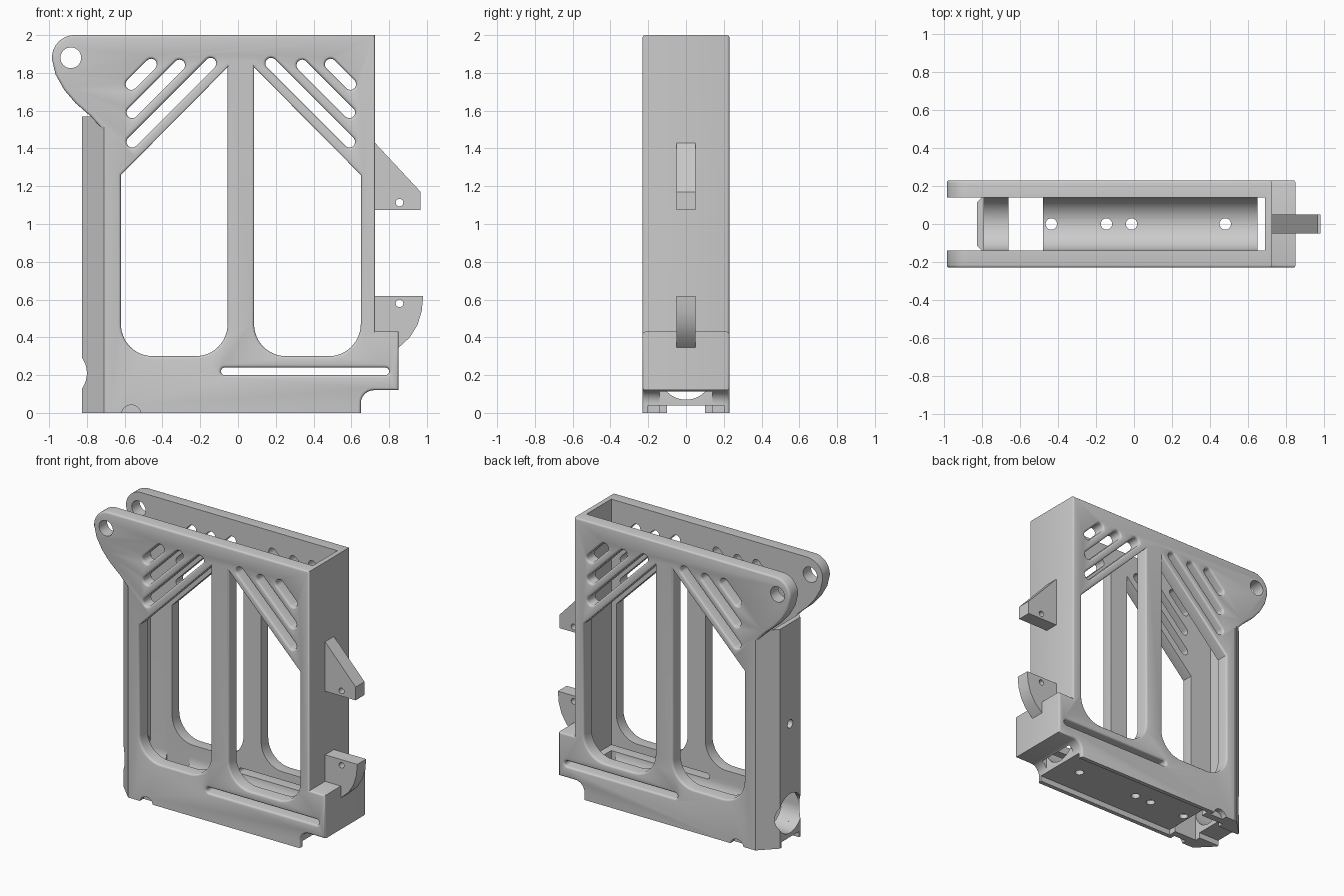
import bpy, bmesh, math
from mathutils import Vector

if "Cube" in bpy.data.objects:
    bpy.data.objects.remove(bpy.data.objects["Cube"])

scene = bpy.context.scene
grey = bpy.data.materials.new("plain_grey")
grey.use_nodes = True
grey.diffuse_color = (0.6, 0.6, 0.6, 1)
grey.node_tree.nodes["Principled BSDF"].inputs["Base Color"].default_value = (0.6, 0.6, 0.6, 1)

MID = 0.015      # x of the central upright
HALF = 0.23      # half width of the body
IN = 0.14        # half width of the cavity
TROUGH_Z = 0.21  # axis height of the round trough
ROUND = 0.014    # edge rounding radius


def arc(cx, cz, r, start, end, n=12):
    angles = [math.radians(start + (end - start) * i / n) for i in range(n + 1)]
    return [(cx + r * math.cos(a), cz + r * math.sin(a)) for a in angles]


def slot(a, b, r):
    """Round-ended slot outline between two centres."""
    t = math.degrees(math.atan2(b[1] - a[1], b[0] - a[0]))
    return arc(*b, r, t - 90, t + 90) + arc(*a, r, t + 90, t + 270)


def circle(cx, cz, r, n=32):
    return arc(cx, cz, r, 0, 360, n)[:-1]


def flip(loop):
    """Mirror an outline across the central upright."""
    return [(2 * MID - x, z) for x, z in reversed(loop)]


def grow(loop, d):
    """Offset a counter-clockwise outline outwards with mitred corners."""
    pts = [Vector(p) for p in loop]
    out = []
    for i, p in enumerate(pts):
        a = (p - pts[i - 1]).normalized()
        b = (pts[(i + 1) % len(pts)] - p).normalized()
        n1, n2 = Vector((a.y, -a.x)), Vector((b.y, -b.x))
        out.append(tuple(p + (n1 + n2) * (d / (1 + n1.dot(n2)))))
    return out


def loft(name, rings, axis="y"):
    """Skin a stack of (position, outline) rings along an axis and cap the ends."""
    place = {"x": lambda p, h: (h, p[0], p[1]),
             "y": lambda p, h: (p[0], h, p[1]),
             "z": lambda p, h: (p[0], p[1], h)}[axis]
    bm = bmesh.new()
    rows = [[bm.verts.new(place(p, h)) for p in loop] for h, loop in rings]
    for lower, upper in zip(rows, rows[1:]):
        for i in range(len(lower)):
            bm.faces.new((lower[i - 1], lower[i], upper[i], upper[i - 1]))
    bm.faces.new(rows[0])
    bm.faces.new(rows[-1])
    bmesh.ops.recalc_face_normals(bm, faces=bm.faces)
    mesh = bpy.data.meshes.new(name)
    bm.to_mesh(mesh)
    bm.free()
    ob = bpy.data.objects.new(name, mesh)
    scene.collection.objects.link(ob)
    return ob


def prism(name, loop, lo, hi, axis="y"):
    return loft(name, [(lo, loop), (hi, loop)], axis)


def box(x0, x1, y0, y1, z0, z1):
    return prism("cutter", [(x0, z0), (x1, z0), (x1, z1), (x0, z1)], y0, y1)


def rounding(loop, sign):
    """Rings across the body width whose edges round over (-1) or flare out (+1)."""
    steps = [math.radians(a) for a in (0, 30, 60, 90)]
    half = [(HALF - ROUND * (1 - math.sin(a)), grow(loop, sign * ROUND * (1 - math.cos(a))))
            for a in steps]
    return [(-y, ring) for y, ring in reversed(half)] + half


def flared_cutter(loop):
    rings = rounding(loop, 1)
    return loft("cutter", [(-0.3, rings[0][1])] + rings + [(0.3, rings[-1][1])])


def cut(ob, cutters):
    for c in cutters:
        m = ob.modifiers.new("cut", "BOOLEAN")
        m.operation, m.solver, m.object = "DIFFERENCE", "EXACT", c
    deps = bpy.context.evaluated_depsgraph_get()
    mesh = bpy.data.meshes.new_from_object(ob.evaluated_get(deps))
    ob.modifiers.clear()
    ob.data = mesh


def finish(ob):
    ob.data.materials.clear()
    ob.data.materials.append(grey)
    bpy.ops.object.select_all(action="DESELECT")
    ob.select_set(True)
    bpy.context.view_layer.objects.active = ob
    bpy.ops.object.shade_smooth_by_angle(angle=math.radians(32))


# Body outline: lug at top left, step block at lower right
outline = ([(-0.71, -0.05), (0.65, -0.05)] + arc(0.72, 0.05, 0.07, 180, 90, 8)
           + [(0.85, 0.12), (0.85, 0.43), (0.725, 0.43), (0.725, 2.0)]
           + arc(-0.865, 1.88, 0.12, 90, 185)
           + [(-0.965, 1.79), (-0.92, 1.71), (-0.86, 1.64), (-0.78, 1.57), (-0.71, 1.495)])
body = loft("body_frame", rounding(outline, -1))

# Windows and diagonal slots, mirrored about the upright
window = (arc(-0.45, 0.47, 0.17, 180, 270) + arc(-0.225, 0.47, 0.17, 270, 360)
          + [(-0.055, 1.83), (-0.62, 1.26)])
left_holes = [window,
              slot((-0.565, 1.74), (-0.46, 1.845), 0.03),
              slot((-0.56, 1.59), (-0.31, 1.84), 0.03),
              slot((-0.56, 1.435), (-0.145, 1.85), 0.03)]
holes = left_holes + [flip(h) for h in left_holes]
holes += [slot((-0.07, 0.22), (0.78, 0.22), 0.02)]
window_cutters = [flared_cutter(h) for h in holes]
window_cutters.append(prism("cutter", circle(-0.885, 1.88, 0.055), -0.3, 0.3))

# Chamfered end column
chamfer = [(-0.697, HALF), (-0.71, HALF), (-0.825, 0.115)]
column = prism("end_column", chamfer + [(x, -y) for x, y in reversed(chamfer)], 0, 1.57, "z")

# Cavity with round trough floor, openings, underside recess and drilled holes
u_shape = arc(0, TROUGH_Z, IN, 180, 360, 32) + [(IN, 2.2), (-IN, 2.2)]
cutters = [
    prism("cutter", u_shape, -0.79, 0.69, "x"),
    prism("cutter", circle(0, TROUGH_Z, IN, 48), -1.0, -0.75, "x"),
    prism("cutter", circle(0, 0.85, 0.03), -1.0, -0.75, "x"),
    box(-1.2, -0.6, -IN, IN, 1.57, 2.2),
    box(-0.66, -0.48, -IN, IN, -0.1, 0.3),
    box(0.65, 0.69, -IN, IN, -0.1, 0.3),
    box(-1.2, 1.2, -0.5, 0.5, -0.2, 0),
    box(-0.48, 0.8, -0.2, 0.2, -0.15, 0.04),
    box(-1.0, 0.8, -0.1, 0.1, -0.12, 0.04),
]
cutters += [prism("cutter", circle(x, 0, 0.03, 24), -0.1, 0.15, "z")
            for x in (-0.435, -0.145, -0.013, 0.48)]
cutters += [prism("cutter", circle(-0.565, -0.01, 0.052), *span)
            for span in ((-0.3, -0.19), (0.19, 0.3))]
cut(body, window_cutters + cutters)
cut(column, cutters)

# Hooks on the back wall
upper = prism("upper_hook", [(0.715, 1.075), (0.967, 1.075), (0.967, 1.17),
                             (0.725, 1.43), (0.715, 1.43)], -0.05, 0.05)
lower = prism("lower_hook", [(0.715, 0.345), (0.85, 0.345), (0.91, 0.4), (0.95, 0.465),
                             (0.973, 0.54), (0.98, 0.62), (0.715, 0.62)], -0.05, 0.05)
for hook, z in ((upper, 1.113), (lower, 0.58)):
    pin = prism("cutter", circle(0.855, z, 0.02, 24), -0.2, 0.2)
    cut(hook, [pin])
    cutters.append(pin)

for c in window_cutters + cutters:
    bpy.data.objects.remove(c)
for ob in (body, column, upper, lower):
    finish(ob)
